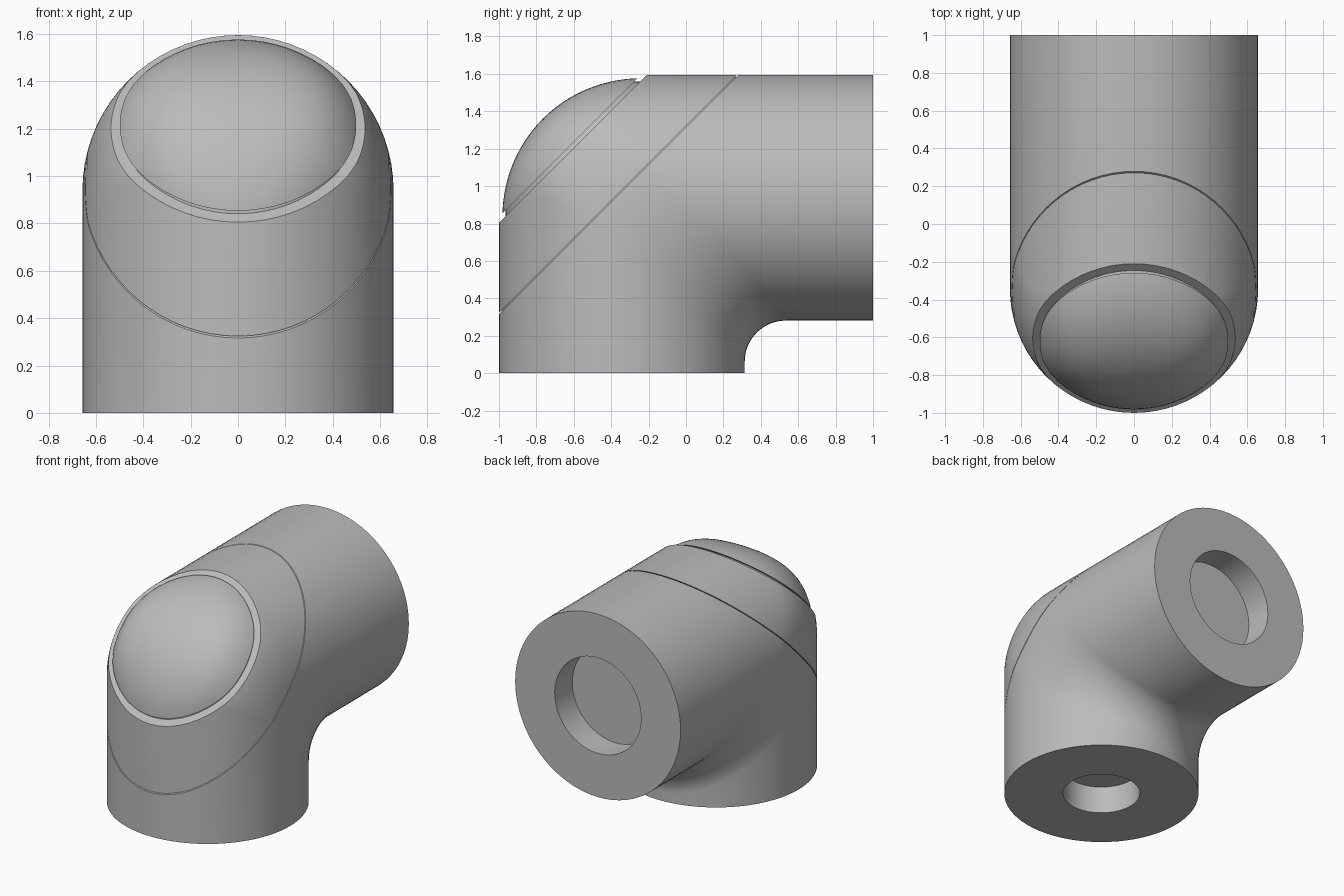
import bpy, bmesh, math

cube = bpy.data.objects.get("Cube")
if cube:
    bpy.data.objects.remove(cube, do_unlink=True)

R = 0.657                # tube radius
YC, ZC = -0.343, 0.938   # where the two tube axes meet
SIDES, BEND = 72, 24
HOLE_DEPTH = 0.2

grey = bpy.data.materials.new("plain grey")
grey.use_nodes = True
colour = (0.5, 0.5, 0.5, 1)
grey.diffuse_color = colour
grey.node_tree.nodes["Principled BSDF"].inputs["Base Color"].default_value = colour


def bend_radius(a):
    """Corner radius of the bend: tight inside, wide on the outer shoulder."""
    if a > 0:
        return 0.35 - 0.13 * a / R
    return 0.35 + 0.45 * (a / R) ** 4


def strand(angle):
    """One lengthwise line of the elbow, from bottom socket to rear socket."""
    s, c = math.sin(angle), math.cos(angle)
    x, a = R * s, R * c
    low, rear = 0.26, 0.343
    pts = [(low * s, YC + low * c, HOLE_DEPTH), (low * s, YC + low * c, 0),
           (x, YC + a, 0)]
    f = bend_radius(a)
    cy, cz = YC + a + f, ZC - a - f
    for i in range(BEND + 1):
        p = math.pi / 2 * i / BEND
        pts.append((x, cy - f * math.cos(p), cz + f * math.sin(p)))
    pts += [(x, 1, ZC - a), (rear * s, 1, ZC - rear * c),
            (rear * s, 1 - HOLE_DEPTH, ZC - rear * c)]
    return pts


def elbow():
    """Closed solid elbow with a blind round socket in each end."""
    bm = bmesh.new()
    rows = [[bm.verts.new(p) for p in strand(2 * math.pi * i / SIDES)]
            for i in range(SIDES)]
    for i, row in enumerate(rows):
        nxt = rows[(i + 1) % SIDES]
        for j in range(len(row) - 1):
            bm.faces.new((row[j], nxt[j], nxt[j + 1], row[j + 1]))
    for end in (0, -1):
        bm.faces.new([row[end] for row in rows])
    bmesh.ops.recalc_face_normals(bm, faces=bm.faces)
    return bm


def slice_part(name, low=None, high=None, scale=1.0):
    """Keep the elbow between two diagonal planes z - y = low and high."""
    bm = elbow()
    for level, is_low in ((low, True), (high, False)):
        if level is None:
            continue
        cut = bmesh.ops.bisect_plane(
            bm, geom=bm.verts[:] + bm.edges[:] + bm.faces[:], dist=1e-5,
            plane_co=(0, 0, level), plane_no=(0, -1, 1),
            clear_inner=is_low, clear_outer=not is_low)
        edges = [e for e in cut["geom_cut"] if isinstance(e, bmesh.types.BMEdge)]
        bmesh.ops.edgeloop_fill(bm, edges=edges)
    # shrink only within the diagonal plane
    for v in bm.verts:
        y, z = v.co.y - YC, v.co.z - ZC
        t, n = scale * (y + z) / 2, z - y
        v.co = (v.co.x * scale, YC + t - n / 2, ZC + t + n / 2)
    bmesh.ops.recalc_face_normals(bm, faces=bm.faces)
    mesh = bpy.data.meshes.new(name)
    bm.to_mesh(mesh)
    bm.free()
    mesh.materials.append(grey)
    obj = bpy.data.objects.new(name, mesh)
    bpy.context.collection.objects.link(obj)
    bpy.ops.object.select_all(action="DESELECT")
    obj.select_set(True)
    bpy.context.view_layer.objects.active = obj
    bpy.ops.object.shade_smooth_by_angle(angle=math.radians(30))
    return obj


# Main pipe, thin seam, shoulder cover, groove and domed cap
slice_part("elbow_body", high=1.316)
slice_part("seam_neck", low=1.30, high=1.34, scale=0.98)
slice_part("shoulder_cover", low=1.324, high=1.805)
slice_part("groove_neck", low=1.79, high=1.86, scale=0.91)
slice_part("domed_cap", low=1.835, scale=0.955)
